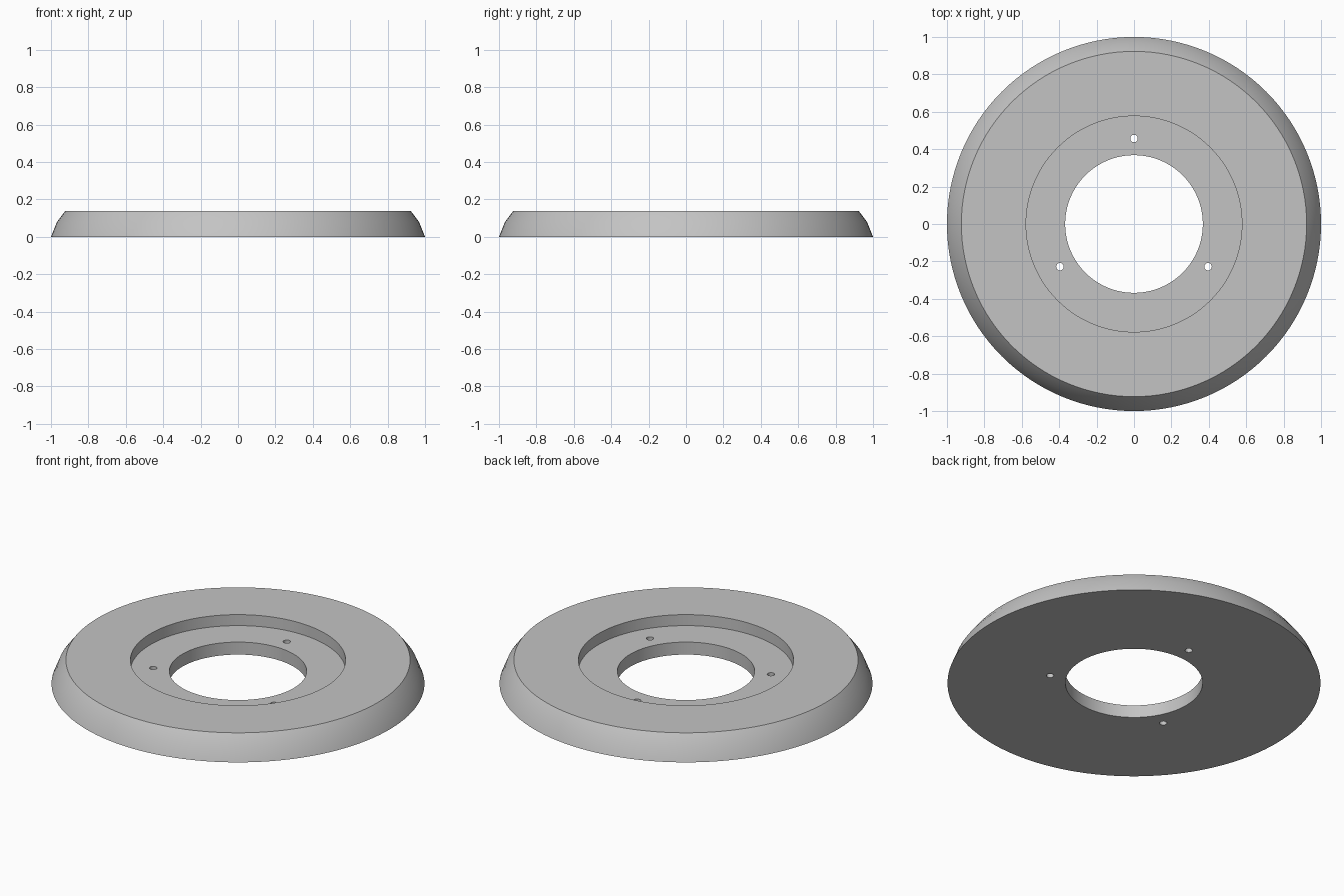
import bpy, bmesh, math

cube = bpy.data.objects.get("Cube")
if cube:
    bpy.data.objects.remove(cube, do_unlink=True)

SEGMENTS = 128
HEIGHT, FLOOR = 0.139, 0.074
BORE, RECESS = 0.368, 0.577
HOLE_RADIUS, HOLE_CIRCLE = 0.02, 0.457

grey = bpy.data.materials.new("light grey")
grey.use_nodes = True
colour = (0.55, 0.55, 0.55, 1)
grey.diffuse_color = colour
grey.node_tree.nodes["Principled BSDF"].inputs["Base Color"].default_value = colour


def lathe(name, profile):
    """Spin a closed (radius, height) profile around z."""
    bm = bmesh.new()
    verts = [bm.verts.new((r, 0, z)) for r, z in profile]
    edges = [bm.edges.new((v, verts[i - 1])) for i, v in enumerate(verts)]
    bmesh.ops.spin(bm, geom=verts + edges, cent=(0, 0, 0), axis=(0, 0, 1),
                   angle=math.tau, steps=SEGMENTS, use_merge=True)
    bmesh.ops.remove_doubles(bm, verts=bm.verts, dist=1e-5)
    bmesh.ops.recalc_face_normals(bm, faces=bm.faces)
    mesh = bpy.data.meshes.new(name)
    bm.to_mesh(mesh)
    bm.free()
    mesh.materials.append(grey)
    obj = bpy.data.objects.new(name, mesh)
    bpy.context.collection.objects.link(obj)
    return obj


# Ring with a rounded rim, a stepped recess and a central bore
ring = lathe("flange_ring", [
    (BORE, 0), (1, 0), (0.968, 0.08), (0.923, HEIGHT),
    (RECESS, HEIGHT), (RECESS, FLOOR), (BORE, FLOOR)])

# Three screw holes through the recess floor
for i in range(3):
    a = math.radians(90 + 120 * i)
    bpy.ops.mesh.primitive_cylinder_add(
        vertices=32, radius=HOLE_RADIUS, depth=0.4,
        location=(HOLE_CIRCLE * math.cos(a), HOLE_CIRCLE * math.sin(a), 0))
    cutter = bpy.context.object
    cutter.name = "screw_hole_cutter"
    cutter.hide_render = True
    cutter.data.materials.append(grey)
    cut = ring.modifiers.new("screw_hole", "BOOLEAN")
    cut.operation = "DIFFERENCE"
    cut.solver = "EXACT"
    cut.object = cutter
    bpy.context.view_layer.objects.active = ring
    bpy.ops.object.modifier_apply(modifier=cut.name)
    bpy.data.objects.remove(cutter, do_unlink=True)

# Smooth round walls, crisp edges
bpy.ops.object.select_all(action="DESELECT")
ring.select_set(True)
bpy.context.view_layer.objects.active = ring
bpy.ops.object.shade_smooth_by_angle(angle=math.radians(30))
